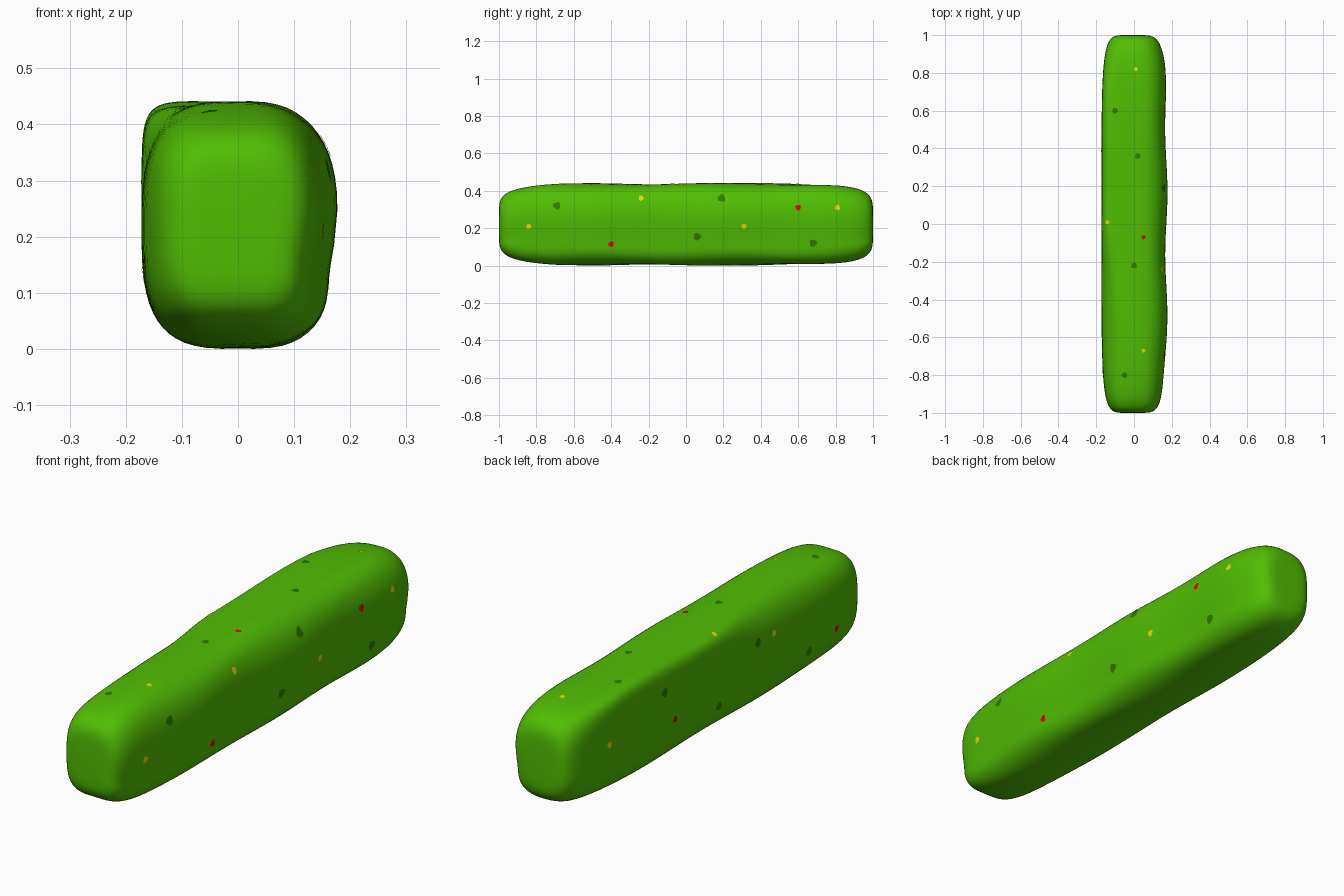
import bpy, bmesh, math
from mathutils import Vector
from mathutils.bvhtree import BVHTree

if "Cube" in bpy.data.objects:
    bpy.data.objects.remove(bpy.data.objects["Cube"])


def material(name, rgb):
    m = bpy.data.materials.new(name)
    m.diffuse_color = (*rgb, 1)
    m.use_nodes = True
    m.node_tree.nodes["Principled BSDF"].inputs["Base Color"].default_value = m.diffuse_color
    return m


leaf = material("leaf green", (0.082, 0.51, 0.001))
dark = material("dark green", (0.032, 0.19, 0.001))
yellow = material("yellow", (0.80, 0.70, 0.002))
red = material("red", (0.74, 0.0, 0.0))


def add_object(name, bm, mat):
    me = bpy.data.meshes.new(name)
    bm.to_mesh(me)
    me.materials.append(mat)
    for p in me.polygons:
        p.use_smooth = True
    ob = bpy.data.objects.new(name, me)
    bpy.context.collection.objects.link(ob)
    return ob


def section_point(a, y, f):
    """Lumpy superellipse cross-section scaled by f; every corner has its own roundness."""
    c, s = math.cos(a), math.sin(a)
    t = 1 / (1 + math.exp(-(y + 0.08) * 16))      # sharp upper left corner at the back
    t *= 1 - max(0, abs(y) - 0.7) / 0.3
    top = 2.8 if c > 0 else 3.0 + 4.5 * t
    n = top if s > 0 else 3.2
    x = math.copysign(abs(c) ** (2 / n), c)
    z = math.copysign(abs(s) ** (2 / n), s)
    w = 0.172
    if c > 0:
        w += 0.006 * math.cos(9.5 * y - 1.6)
        w -= 0.012 * math.exp(-((z + 0.4) / 0.3) ** 2)
    h = 0.217 + 0.004 * math.sin(8 * y + 3 * x)
    return Vector((x * w * f - 0.01 * (1 - f), y, 0.222 + z * h * f))


# Hedge body: rings lofted along y, with rounded ends
SIDES, RINGS, END = 56, 80, 6
bm = bmesh.new()
rings = []
for i in range(1, RINGS):
    b = math.pi * (i / RINGS - 0.5)
    y = math.copysign(abs(math.sin(b)) ** (2 / END), b)
    if abs(b) < 0.6:                               # even spacing along the middle
        y = b / 0.6 * math.sin(0.6) ** (2 / END)
    f = (1 - abs(y) ** END) ** (1 / END) if abs(b) < 1.2 else math.cos(b) ** (2 / END)
    rings.append([bm.verts.new(section_point(2 * math.pi * (k + 0.5) / SIDES, y, f)) for k in range(SIDES)])
for r, q in zip(rings, rings[1:]):
    for k in range(SIDES):
        j = (k + 1) % SIDES
        bm.faces.new((r[k], r[j], q[j], q[k]))
for ring, y in ((rings[0], -1), (rings[-1], 1)):
    tip = bm.verts.new((-0.01, y, 0.222))
    for k in range(SIDES):
        bm.faces.new((ring[k], ring[(k + 1) % SIDES], tip))
bmesh.ops.recalc_face_normals(bm, faces=bm.faces)
low = min(v.co.z for v in bm.verts)
bmesh.ops.translate(bm, verts=bm.verts, vec=(0, 0, -low))
tree = BVHTree.FromBMesh(bm)
add_object("hedge_body", bm, leaf)


# Flowers and leaf patches: small discs draped on the surface
def spots(name, mat, radius, right=(), left=(), top=()):
    sm = bmesh.new()
    jobs = [((1, 0, 0), (1, y, z), 1.0) for y, z in right]
    jobs += [((-1, 0, 0), (-1, y, z), 0.95) for y, z in left]
    jobs += [((0, 0, 1), (x, y, 1), 0.75) for x, y in top]
    for n, origin, size in jobs:
        n, origin = Vector(n), Vector(origin)
        side = Vector((0, 1, 0))
        up = n.cross(side)

        def drape(offset):
            loc, nor, _, _ = tree.ray_cast(origin + offset, -n)
            return sm.verts.new(loc + nor * 0.002) if loc else None

        mid = drape(Vector((0, 0, 0)))
        rim = []
        for k in range(10):
            a = 2 * math.pi * k / 10
            r = size * radius * (1 + 0.15 * math.sin(3 * a + origin.y * 20))
            rim.append(drape((side * math.cos(a) + up * math.sin(a)) * r))
        for k in range(10):
            tri = (mid, rim[k], rim[(k + 1) % 10])
            if all(tri):
                sm.faces.new(tri)
    add_object(name, sm, mat)


spots("leaf_patches", dark, 0.020,
      right=[(-0.69, 0.32), (0.19, 0.36), (0.06, 0.155), (0.68, 0.12)],
      left=[(0.39, 0.33), (0.02, 0.13), (-0.24, 0.30), (-0.59, 0.13)],
      top=[(-0.10, 0.60), (0.02, 0.36), (0.0, -0.22), (-0.05, -0.80)])
spots("yellow_flowers", yellow, 0.014,
      right=[(-0.24, 0.36), (-0.84, 0.21), (0.31, 0.21), (0.81, 0.31)],
      left=[(0.755, 0.245), (-0.35, 0.30)],
      top=[(0.01, 0.82), (0.05, -0.67), (-0.14, 0.01)])
spots("red_flowers", red, 0.015,
      right=[(-0.40, 0.115), (0.60, 0.31)],
      left=[(0.32, 0.19), (-0.78, 0.155)],
      top=[(0.05, -0.07)])
